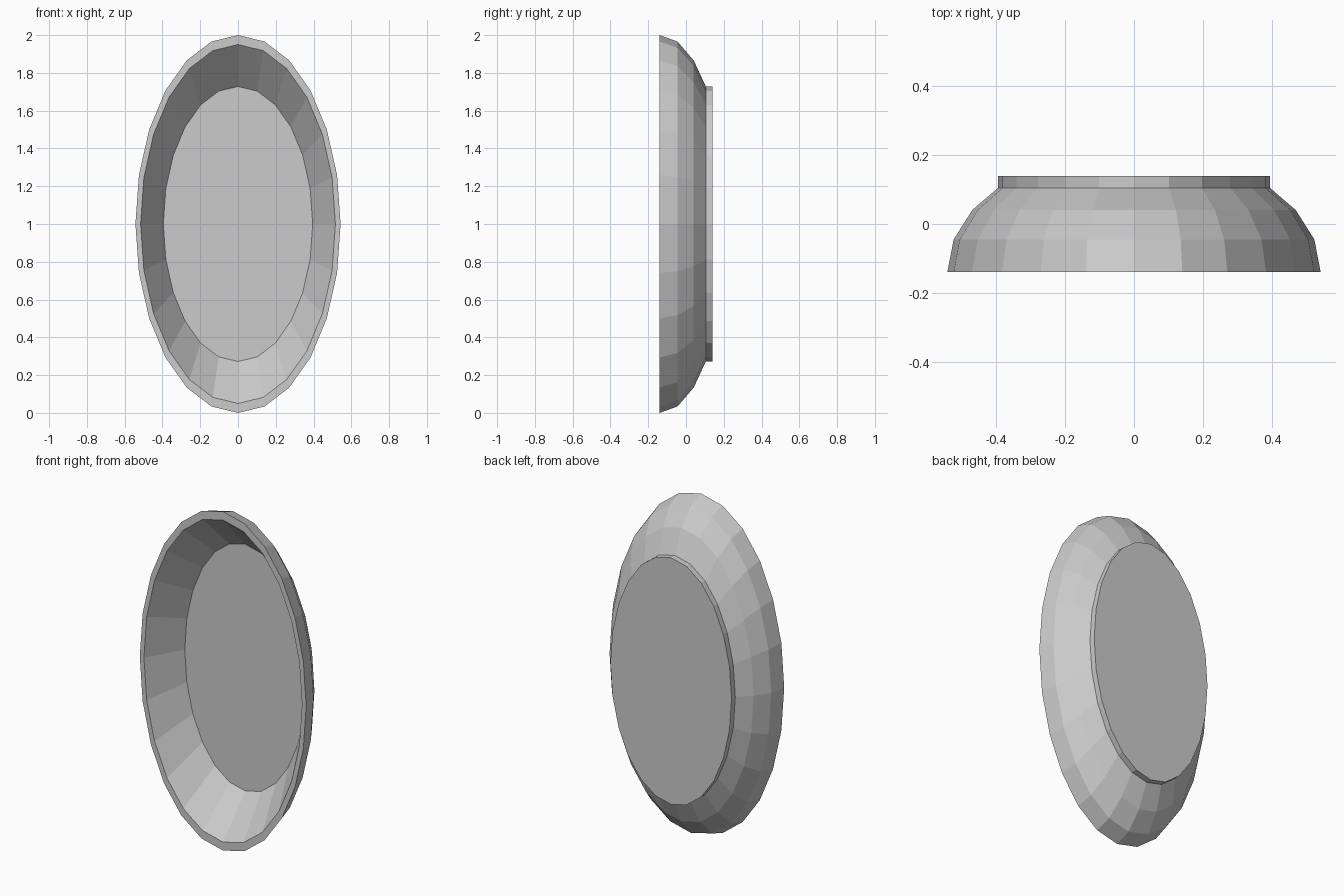
import bpy, bmesh
from math import sin, cos, tau

if "Cube" in bpy.data.objects:
    bpy.data.objects.remove(bpy.data.objects["Cube"])

SIDES = 24
RX, RZ = 0.543, 1.0      # oval half-width and half-height


def oval_lathe(name, profile, closed=False, caps=False):
    """Sweep (scale, y) profile points around an upright oval."""
    bm = bmesh.new()
    rings = []
    for s, y in profile:
        rings.append([bm.verts.new((RX * s * sin(tau * i / SIDES), y,
                                    1 + RZ * s * cos(tau * i / SIDES)))
                      for i in range(SIDES)])
    pairs = list(zip(rings, rings[1:]))
    if closed:
        pairs.append((rings[-1], rings[0]))
    for a, b in pairs:
        for i in range(SIDES):
            j = (i + 1) % SIDES
            bm.faces.new((a[i], a[j], b[j], b[i]))
    if caps:
        bm.faces.new(rings[0])
        bm.faces.new(rings[-1])
    bmesh.ops.recalc_face_normals(bm, faces=bm.faces)
    mesh = bpy.data.meshes.new(name)
    bm.to_mesh(mesh)
    bm.free()
    obj = bpy.data.objects.new(name, mesh)
    bpy.context.collection.objects.link(obj)
    return obj


# Flared frame: rounded outside, flat front rim, straight inner slope
oval_lathe("oval_frame", [(0.728, 0.068), (0.95, -0.14), (1.0, -0.14),
                          (0.966, -0.045), (0.866, 0.041), (0.728, 0.105)],
           closed=True)

# Flat oval panel set into the back of the frame
oval_lathe("back_panel", [(0.728, 0.068), (0.728, 0.14)], caps=True)
